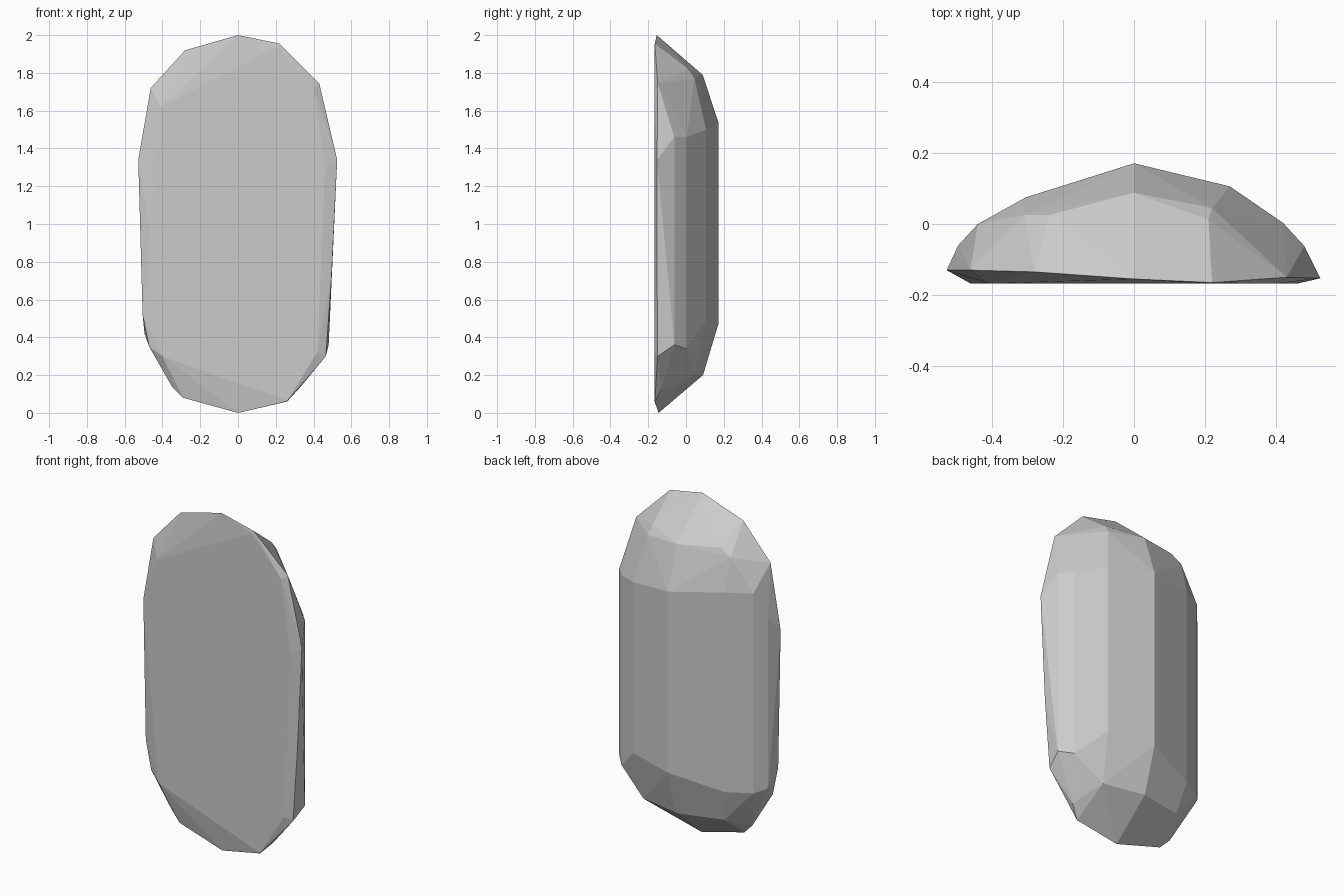
import bpy, bmesh

FRONT = -0.168

# Widest outline, just behind the flat front: x, y, z
rim = [(0, -0.155, 2.0), (0.22, -0.165, 1.955), (0.43, -0.15, 1.745),
       (0.525, -0.153, 1.34), (0.495, -0.153, 0.72), (0.465, -0.15, 0.3),
       (0.32, -0.13, 0.125), (0.26, -0.165, 0.06), (0, -0.145, 0),
       (-0.29, -0.13, 0.08), (-0.35, -0.12, 0.14), (-0.47, -0.14, 0.35),
       (-0.505, -0.14, 0.52), (-0.528, -0.13, 1.34), (-0.462, -0.13, 1.72),
       (-0.28, -0.135, 1.92)]

# Flat front face: x, z
face = [(0.21, 1.94), (0.4, 1.72), (0.46, 1.3), (0.42, 0.32), (0.26, 0.065),
        (-0.4, 0.3), (-0.46, 0.9), (-0.41, 1.62)]

# Upright ridges of the domed back: x, y, bottom z, top z
ridges = [(0, 0.171, 0.47, 1.54), (0.27, 0.106, 0.49, 1.5),
          (0.42, 0.003, 0.34, 1.46), (0.48, -0.062, 0.36, 1.46),
          (-0.305, 0.075, 0.4, 1.58), (-0.44, 0, 0.4, 1.58),
          (-0.495, -0.06, 0.42, 1.42)]

# Bevelled shoulders at both ends: x, y, z
shoulders = [(0, 0.088, 1.79), (-0.31, 0.025, 1.77), (-0.24, 0.025, 1.81),
             (0.21, 0.012, 1.82), (0.22, 0.045, 1.77),
             (0, 0.09, 0.2), (-0.27, 0.03, 0.21), (0.25, 0.04, 0.2)]

points = rim + [(x, FRONT, z) for x, z in face] + shoulders
for x, y, low, high in ridges:
    points += [(x, y, low), (x, y, high)]

# Faceted stone: hull around the ridges, rim and front
bm = bmesh.new()
for p in points:
    bm.verts.new(p)
hull = bmesh.ops.convex_hull(bm, input=bm.verts)
loose = [v for v in bm.verts if not v.link_faces]
bmesh.ops.delete(bm, geom=loose, context='VERTS')
bmesh.ops.dissolve_limit(bm, angle_limit=0.03, verts=bm.verts, edges=bm.edges)
bmesh.ops.recalc_face_normals(bm, faces=bm.faces)
mesh = bpy.data.meshes.new("stone_slab")
bm.to_mesh(mesh)
bm.free()
bpy.context.collection.objects.link(bpy.data.objects.new("stone_slab", mesh))
